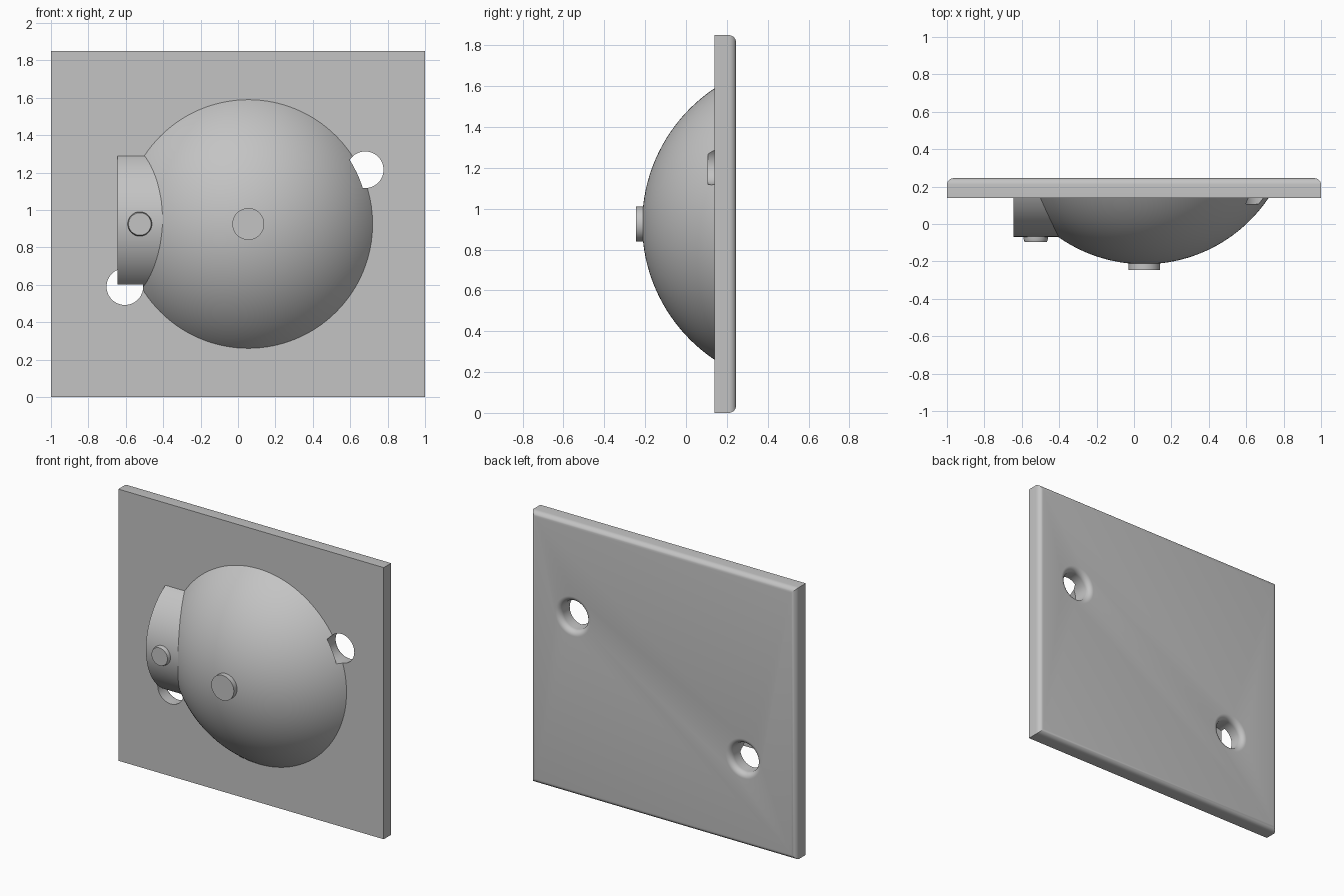
import bpy
import bmesh
from math import sin, cos, pi, sqrt, asin
from mathutils import Vector

if "Cube" in bpy.data.objects:
    bpy.data.objects.remove(bpy.data.objects["Cube"], do_unlink=True)

grey = bpy.data.materials.new("light_grey")
grey.use_nodes = True
colour = (0.55, 0.55, 0.55, 1)
grey.diffuse_color = colour
grey.node_tree.nodes["Principled BSDF"].inputs["Base Color"].default_value = colour

FRONT, BACK = 0.14, 0.245      # plate faces along y
HEIGHT = 1.85
MID = HEIGHT / 2
DOME_X = 0.055


def finish(bm, name):
    """Turn a bmesh into a named object."""
    bmesh.ops.recalc_face_normals(bm, faces=bm.faces)
    mesh = bpy.data.meshes.new(name)
    bm.to_mesh(mesh)
    bm.free()
    mesh.materials.append(grey)
    obj = bpy.data.objects.new(name, mesh)
    bpy.context.collection.objects.link(obj)
    return obj


def lathe(name, profile, x, z, steps=64):
    """Spin (radius, y) points around a y-parallel axis at x, z."""
    bm = bmesh.new()
    verts = [bm.verts.new((x + r, y, z)) for r, y in profile]
    edges = [bm.edges.new(pair) for pair in zip(verts, verts[1:])]
    bmesh.ops.spin(bm, geom=verts + edges, cent=(x, 0, z), axis=(0, 1, 0),
                   angle=2 * pi, steps=steps)
    bmesh.ops.remove_doubles(bm, verts=bm.verts, dist=1e-5)
    return finish(bm, name)


# Wall plate with rounded rear edges
bm = bmesh.new()
bmesh.ops.create_cube(bm, size=1)
bmesh.ops.scale(bm, vec=(2, BACK - FRONT, HEIGHT), verts=bm.verts)
bmesh.ops.translate(bm, vec=(0, (FRONT + BACK) / 2, MID), verts=bm.verts)
rear = [e for e in bm.edges if all(v.co.y > BACK - 0.01 for v in e.verts)]
bmesh.ops.bevel(bm, geom=rear, offset=0.035, segments=6, profile=0.5,
                affect='EDGES')
plate = finish(bm, "wall_plate")

# Shallow spherical dome, its base sunk into the plate
R, apex, base = 0.8, -0.215, 0.16
centre_y = apex + R
rim = sqrt(R * R - (centre_y - base) ** 2)
top = asin(rim / R)
arc = [(R * sin(top * i / 24), centre_y - R * cos(top * i / 24))
       for i in range(25)]
dome = lathe("dome", arc + [(0, base)], DOME_X, MID, 128)

# Curved side housing, an arc section extruded along x
r, axis_y, axis_z = 0.405, 0.335, 0.935
end = asin(sqrt(r * r - (axis_y - base) ** 2) / r)
bm = bmesh.new()
section = []
for i in range(33):
    a = end * (i / 16 - 1)
    section.append(bm.verts.new((-0.645, axis_y - r * cos(a),
                                 axis_z + r * sin(a))))
face = bm.faces.new(section)
extruded = bmesh.ops.extrude_face_region(bm, geom=[face], use_keep_orig=True)
bmesh.ops.translate(bm, vec=Vector((0.295, 0, 0)),
                    verts=[g for g in extruded["geom"]
                           if isinstance(g, bmesh.types.BMVert)])
housing = finish(bm, "side_housing")

# Round buttons
dome_button = lathe("dome_button", [(0, -0.19), (0.085, -0.19),
                    (0.085, -0.245), (0, -0.245)], DOME_X, MID)
side_button = lathe("side_button", [(0, -0.05), (0.065, -0.05),
                    (0.065, -0.08), (0.06, -0.095), (0, -0.095)],
                    -0.525, MID)

# Screw holes with a flared rear mouth
hole, flare = 0.098, 0.037
mouth = [(hole + flare * (1 - cos(i * pi / 16)),
          BACK - flare + flare * sin(i * pi / 16)) for i in range(9)]
profile = [(0, 0.107), (hole, 0.107)] + mouth
profile += [(hole + flare, BACK + 0.05), (0, BACK + 0.05)]
cutters = [lathe("screw_hole_cutter", profile, x, z, 48)
           for x, z in ((0.68, 1.215), (-0.605, 0.59))]

for part in (plate, dome, housing):
    bpy.context.view_layer.objects.active = part
    for cutter in cutters:
        mod = part.modifiers.new("screw_hole", 'BOOLEAN')
        mod.operation = 'DIFFERENCE'
        mod.solver = 'EXACT'
        mod.object = cutter
        bpy.ops.object.modifier_apply(modifier=mod.name)
for cutter in cutters:
    bpy.data.objects.remove(cutter, do_unlink=True)

# Smooth the curved surfaces, keep corners sharp
bpy.ops.object.select_all(action='DESELECT')
for part in (plate, dome, housing, dome_button, side_button):
    part.select_set(True)
bpy.context.view_layer.objects.active = plate
bpy.ops.object.shade_smooth_by_angle(angle=pi / 6)
